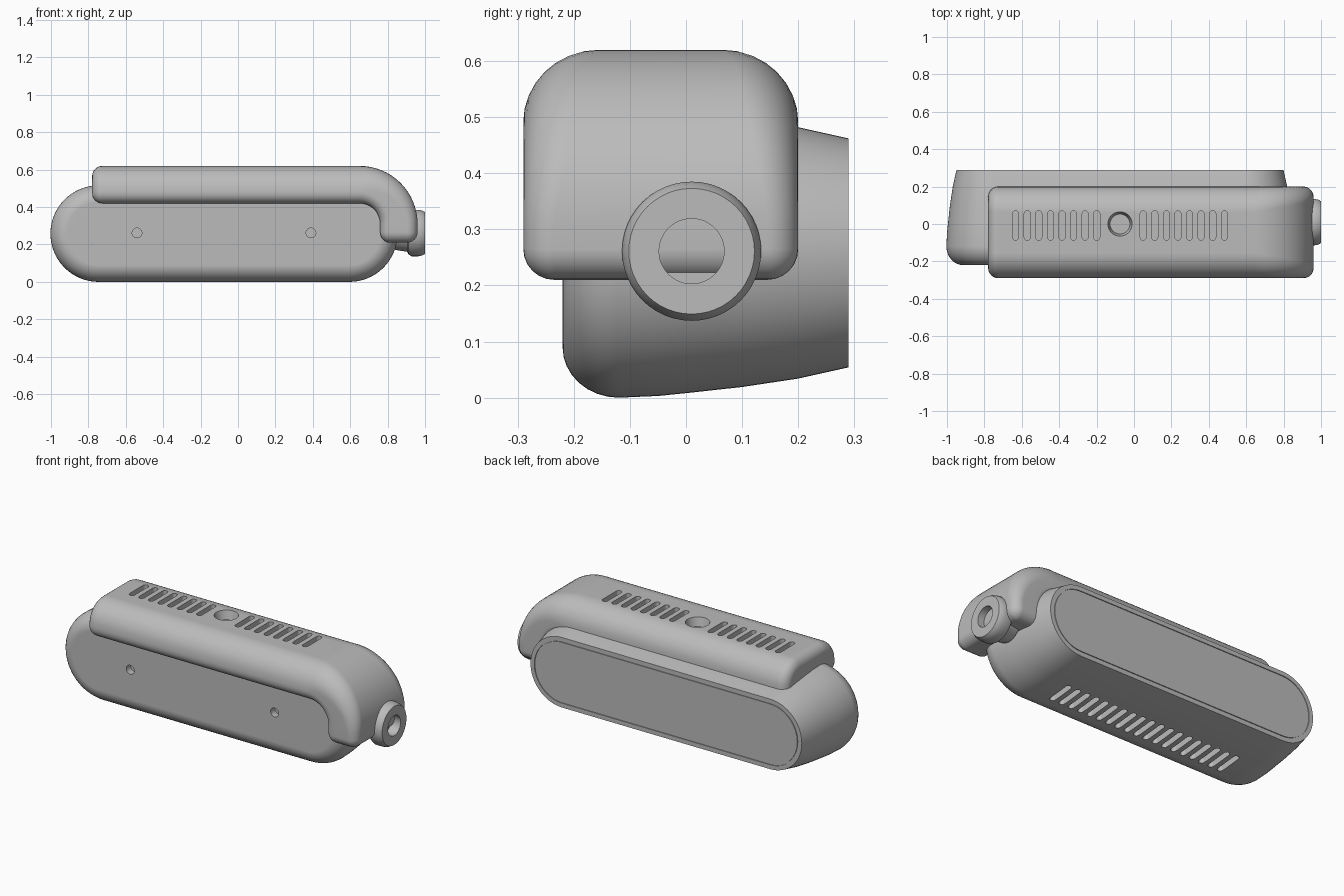
import bpy, bmesh
from math import sin, cos, pi, radians
from mathutils import Matrix, Vector

if "Cube" in bpy.data.objects:
    bpy.data.objects.remove(bpy.data.objects["Cube"], do_unlink=True)

grey = bpy.data.materials.new("plain grey")
grey.use_nodes = True
grey.diffuse_color = (0.5, 0.5, 0.5, 1)
grey.node_tree.nodes["Principled BSDF"].inputs["Base Color"].default_value = (0.5, 0.5, 0.5, 1)

MID = -0.075      # middle of the body in x
AXIS_Z = 0.258    # height of the body axis
PITCH = 0.062     # vent spacing


def add_loft(bm, rings):
    """Skin a list of closed rings and cap both ends."""
    rows = [[bm.verts.new(p) for p in ring] for ring in rings]
    n = len(rows[0])
    for a, b in zip(rows, rows[1:]):
        for i in range(n):
            j = (i + 1) % n
            bm.faces.new((a[i], a[j], b[j], b[i]))
    bm.faces.new(rows[0][::-1])
    bm.faces.new(rows[-1])


def finish(name, bm):
    bmesh.ops.remove_doubles(bm, verts=bm.verts, dist=0.0002)
    bmesh.ops.recalc_face_normals(bm, faces=bm.faces)
    mesh = bpy.data.meshes.new(name)
    bm.to_mesh(mesh)
    bm.free()
    mesh.materials.append(grey)
    obj = bpy.data.objects.new(name, mesh)
    bpy.context.collection.objects.link(obj)
    return obj


def activate(obj):
    bpy.ops.object.select_all(action='DESELECT')
    obj.select_set(True)
    bpy.context.view_layer.objects.active = obj


def cut(obj, bm):
    """Subtract the cutter geometry from an object."""
    cutter = finish("cutter", bm)
    cutter.hide_render = True
    mod = obj.modifiers.new("openings", 'BOOLEAN')
    mod.operation = 'DIFFERENCE'
    mod.solver = 'EXACT'
    mod.object = cutter
    activate(obj)
    bpy.ops.object.modifier_apply(modifier=mod.name)
    bpy.data.objects.remove(cutter, do_unlink=True)


def smooth(obj):
    activate(obj)
    bpy.ops.object.shade_smooth_by_angle(angle=radians(35))
    mod = obj.modifiers.new("weighted normals", 'WEIGHTED_NORMAL')
    mod.keep_sharp = True


def stadium(half, r, steps):
    """Capsule outline lying along its first axis."""
    pts = []
    for side, start in ((1, -pi / 2), (-1, pi / 2)):
        for k in range(steps + 1):
            a = start + pi * k / steps
            pts.append((side * half + r * cos(a), r * sin(a)))
    return pts


def add_vent(bm, x, z0, z1):
    outline = stadium(0.062, 0.0165, 6)
    add_loft(bm, [[(x + v, u - 0.008, z) for u, v in outline] for z in (z0, z1)])


def add_round(bm, centre, axis, r1, r2, depth, segs=32):
    rot = Vector((0, 0, 1)).rotation_difference(Vector(axis)).to_matrix().to_4x4()
    bmesh.ops.create_cone(bm, cap_ends=True, segments=segs, radius1=r1, radius2=r2,
                          depth=depth, matrix=Matrix.Translation(centre) @ rot)


# Main body: capsule outline, rounded front, tapering to a grooved back panel
profile = [(-0.12 - 0.1 * cos(t), 0.168 + 0.09 * sin(t))
           for t in (k * pi / 16 for k in range(9))]
profile += [(-0.05, 0.255), (0, 0.25), (0.1, 0.239), (0.2, 0.224), (0.29, 0.204),
            (0.29, 0.179), (0.285, 0.179), (0.285, 0.175), (0.29, 0.175)]
bm = bmesh.new()
add_loft(bm, [[(MID + u, y, AXIS_Z + v) for u, v in stadium(0.67, r, 32)] for y, r in profile])
body = finish("body", bm)

# Body openings: two front screw holes and a row of vents underneath
bm = bmesh.new()
for side in (-1, 1):
    add_round(bm, (MID + side * 0.465, -0.22, 0.262), (0, 1, 0), 0.026, 0.026, 0.08)
for k in range(-9, 10):
    add_vent(bm, MID + k * PITCH, -0.05, 0.045)
cut(body, bm)
smooth(body)

# Top cover: a thick strap swept along the top and bent down over one end
HALF_W, HALF_T, CENTRE_Y, END = 0.245, 0.1, -0.045, 0.055


def cover_ring(x, z, turn, outer, inset):
    ring = []
    corners = ((1, 1, outer), (-1, 1, outer), (-1, -1, END), (1, -1, END))
    for q, (sy, sn, rad) in enumerate(corners):
        r = max(rad - inset, 0.0)
        for k in range(9):
            a = (q + k / 8) * pi / 2
            y = CENTRE_Y + sy * (HALF_W - inset - r) + r * cos(a)
            n = sn * (HALF_T - inset - r) + r * sin(a)
            ring.append((x + n * sin(turn), y, z + n * cos(turn)))
    return ring


rounding = [(END * (1 - cos(t)), END * (1 - sin(t))) for t in (k * pi / 12 for k in range(7))]
BEND_X, BEND_Z, BEND_R = 0.65, 0.31, 0.21
rings = [cover_ring(-0.78 + s, BEND_Z + BEND_R, 0, 0.135, i) for s, i in rounding]
for k in range(17):
    a = k / 16 * pi / 2
    rings.append(cover_ring(BEND_X + BEND_R * sin(a), BEND_Z + BEND_R * cos(a), a,
                            0.135 - 0.08 * k / 16, 0))
rings += [cover_ring(BEND_X + BEND_R, 0.21 + s, pi / 2, END, i) for s, i in rounding[::-1]]
bm = bmesh.new()
add_loft(bm, rings)
cover = finish("top_cover", bm)

# Cover openings: two groups of vents beside a round button well
bm = bmesh.new()
for side in (-1, 1):
    for k in range(2, 10):
        add_vent(bm, MID + side * k * PITCH, 0.56, 0.68)
add_round(bm, (MID, 0, 0.62), (0, 0, 1), 0.053, 0.077, 0.1, 48)
cut(cover, bm)
smooth(cover)

# Side knob: turned disc with a softened rim and a blind centre hole
knob = [(0.84, 0.09), (0.905, 0.1), (0.912, 0.115), (0.928, 0.124), (0.965, 0.124),
        (0.985, 0.12), (1.0, 0.112), (1.0, 0.058), (0.94, 0.058)]
bm = bmesh.new()
add_loft(bm, [[(x, 0.01 + r * cos(k * pi / 24), 0.261 + r * sin(k * pi / 24))
               for k in range(48)] for x, r in knob])
smooth(finish("side_knob", bm))
